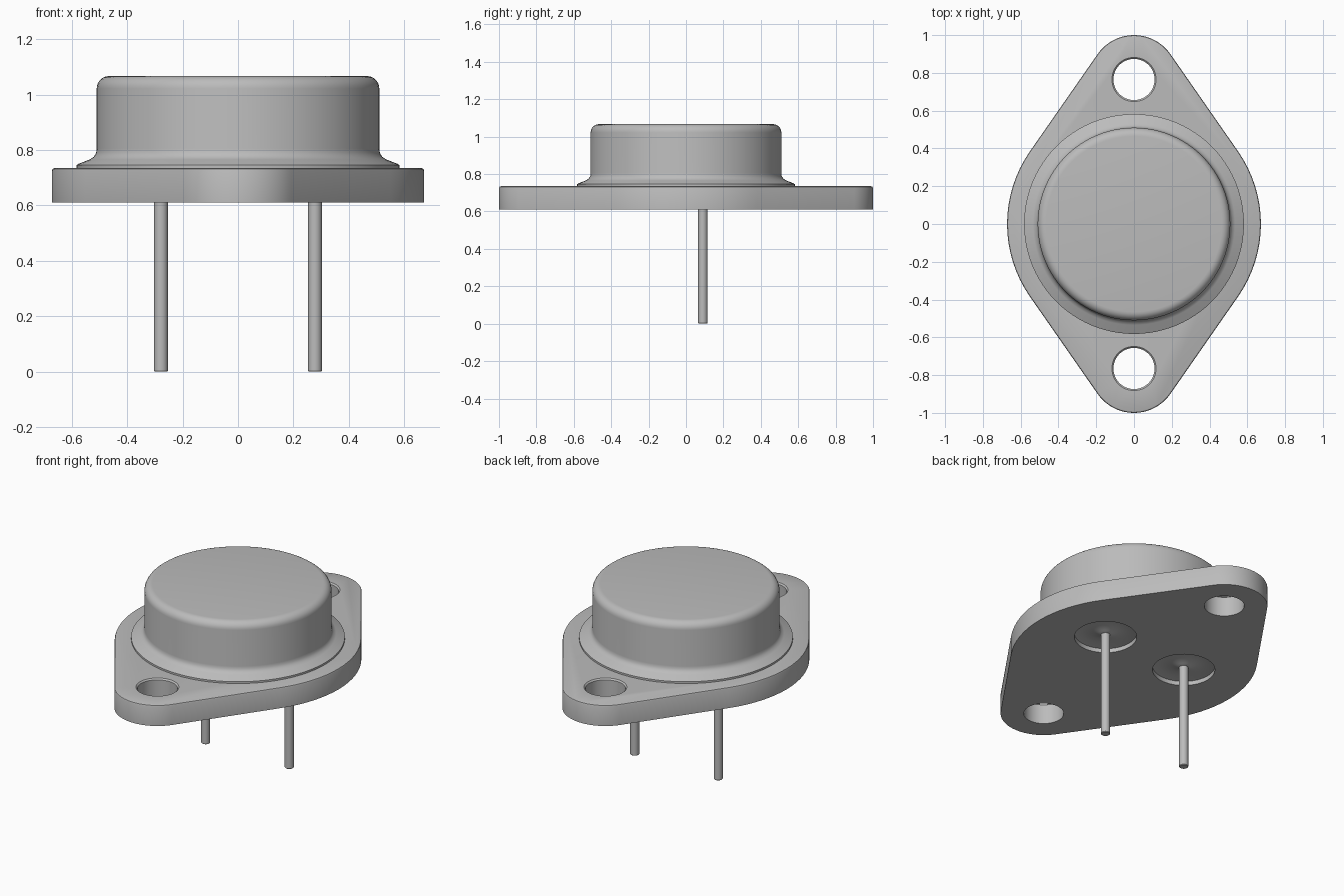
import bpy, bmesh
from math import sin, cos, pi, asin

old = bpy.data.objects.get("Cube")
if old:
    bpy.data.objects.remove(old)

GREY = (0.5, 0.5, 0.5, 1)
metal = bpy.data.materials.new("grey metal")
metal.use_nodes = True
metal.diffuse_color = GREY
metal.node_tree.nodes["Principled BSDF"].inputs["Base Color"].default_value = GREY

BASE, TOP = 0.61, 0.735        # flange bottom and top
HOLE_Y, PIN_X, PIN_Y, PIN_R = 0.765, 0.278, 0.09, 0.025


def finish(name, bm):
    bmesh.ops.recalc_face_normals(bm, faces=bm.faces)
    mesh = bpy.data.meshes.new(name)
    bm.to_mesh(mesh)
    bm.free()
    mesh.materials.append(metal)
    obj = bpy.data.objects.new(name, mesh)
    bpy.context.collection.objects.link(obj)
    return obj


def smooth(obj):
    bpy.ops.object.select_all(action="DESELECT")
    obj.select_set(True)
    bpy.context.view_layer.objects.active = obj
    bpy.ops.object.shade_smooth_by_angle(angle=0.55)


def lathe(name, profile, x=0, y=0, n=48):
    """Closed solid of revolution from (radius, z) points, capped at both ends."""
    bm = bmesh.new()
    rings = [[bm.verts.new((x + r * cos(2 * pi * i / n), y + r * sin(2 * pi * i / n), z))
              for i in range(n)] for r, z in profile]
    for a, b in zip(rings, rings[1:]):
        for i in range(n):
            j = (i + 1) % n
            bm.faces.new((a[i], a[j], b[j], b[i]))
    bm.faces.new(rings[0][::-1])
    bm.faces.new(rings[-1])
    return finish(name, bm)


# Flange outline: a large central arc joined by tangents to two end arcs
R, r = 0.672, 0.235
t = asin((R - r) / HOLE_Y)


def arc(cy, rad, a0, a1, n):
    return [(rad * cos(a0 + (a1 - a0) * i / n), cy + rad * sin(a0 + (a1 - a0) * i / n))
            for i in range(n + 1)]


outline = (arc(0, R, -t, t, 16) + arc(HOLE_Y, r, t, pi - t, 20)
           + arc(0, R, pi - t, pi + t, 16) + arc(-HOLE_Y, r, pi + t, 2 * pi - t, 20))
bm = bmesh.new()
face = bm.faces.new([bm.verts.new((x, y, BASE)) for x, y in outline])
up = bmesh.ops.extrude_face_region(bm, geom=[face])
top_verts = [v for v in up["geom"] if isinstance(v, bmesh.types.BMVert)]
bmesh.ops.translate(bm, verts=top_verts, vec=(0, 0, TOP - BASE))
rim = [e for e in bm.edges if all(v in top_verts for v in e.verts)]
bmesh.ops.bevel(bm, geom=rim, offset=0.01, segments=2, profile=0.5, affect="EDGES")
flange = finish("mounting_flange", bm)

# Mounting holes and the shallow recesses around the pins
cutters = []
for s in (-1, 1):
    cutters.append(lathe("hole_cutter", [(0.109, BASE - 0.1), (0.109, TOP - 0.008),
                                         (0.117, TOP), (0.117, TOP + 0.1)], 0, s * HOLE_Y))
    cutters.append(lathe("recess_cutter", [(0.17, BASE - 0.05), (0.17, BASE + 0.025),
                                           (0.13, BASE + 0.032), (0.08, BASE + 0.03),
                                           (0.04, BASE + 0.02), (0.018, BASE + 0.01)],
                         s * PIN_X, PIN_Y))
bpy.context.view_layer.objects.active = flange
for c in cutters:
    c.hide_render = True
    mod = flange.modifiers.new("cut", "BOOLEAN")
    mod.operation, mod.solver, mod.object = "DIFFERENCE", "EXACT", c
    bpy.ops.object.modifier_apply(modifier=mod.name)
    bpy.data.objects.remove(c)
smooth(flange)

# Can with rounded shoulder and a flared foot
CAN_R, CAN_TOP, FILLET = 0.51, 1.067, 0.045
profile = [(0.582, TOP - 0.01), (0.582, 0.746), (0.576, 0.75), (0.535, 0.766),
           (0.52, 0.776), (0.512, 0.79), (CAN_R, 0.805)]
profile += [(CAN_R - FILLET + FILLET * cos(a), CAN_TOP - FILLET + FILLET * sin(a))
            for a in (pi / 2 * i / 6 for i in range(7))]
smooth(lathe("can", profile, n=96))

# Lead pins
for side, s in (("left", 1), ("right", -1)):
    smooth(lathe(side + "_pin", [(PIN_R - 0.003, 0), (PIN_R, 0.003), (PIN_R, BASE + 0.05)],
                 s * PIN_X, PIN_Y, 24))
